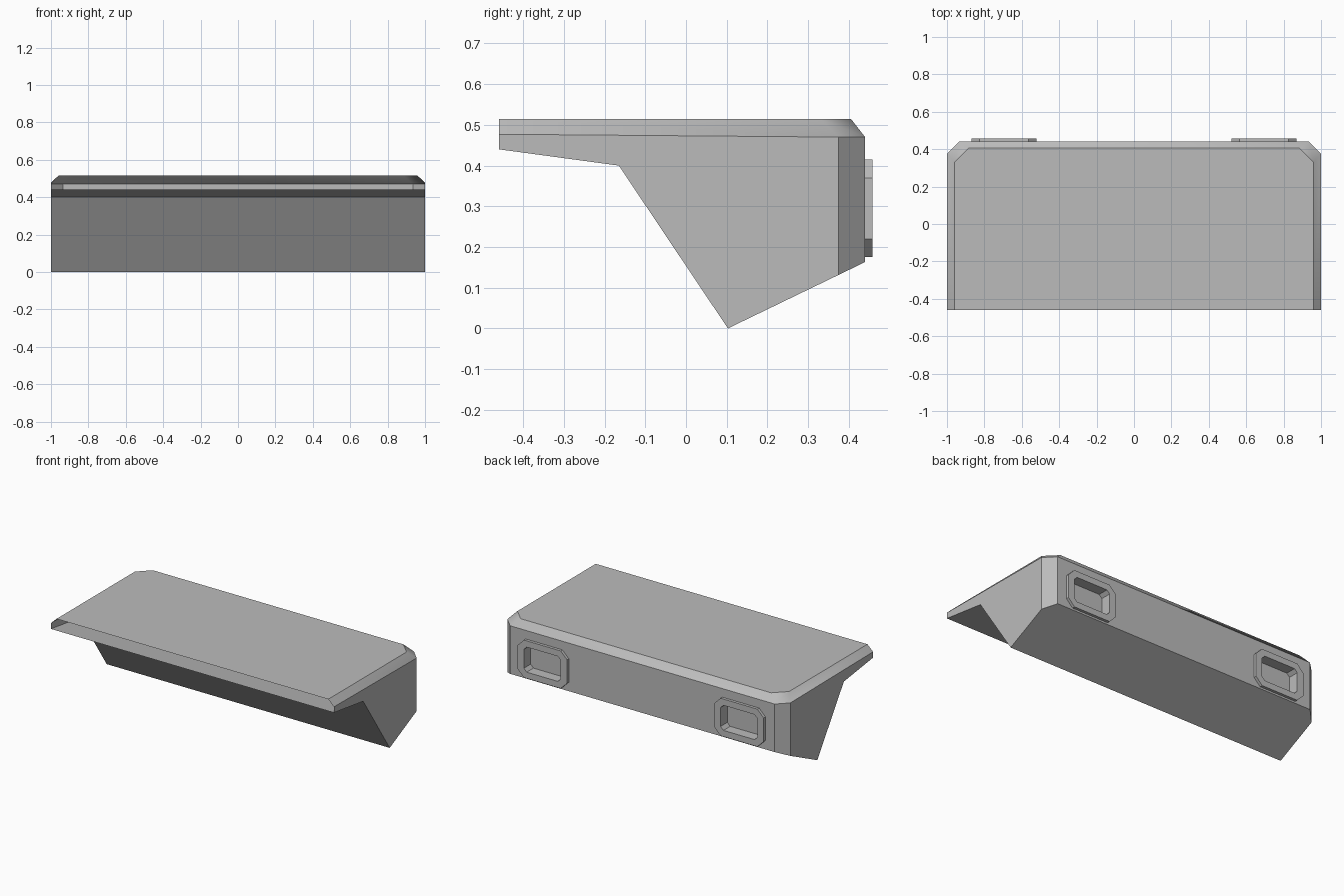
import bpy, bmesh, math

cube = bpy.data.objects.get("Cube")
if cube:
    bpy.data.objects.remove(cube, do_unlink=True)

grey = bpy.data.materials.new("plain_grey")
grey.use_nodes = True
COLOUR = (0.5, 0.5, 0.5, 1)
grey.diffuse_color = COLOUR
grey.node_tree.nodes["Principled BSDF"].inputs["Base Color"].default_value = COLOUR

BACK = 0.44          # y of the rear wall
POCKET_Z = 0.295     # centre height of the rear pockets
POCKET_X = 0.695


def finish(bm, name):
    mesh = bpy.data.meshes.new(name)
    bm.to_mesh(mesh)
    bm.free()
    mesh.materials.append(grey)
    obj = bpy.data.objects.new(name, mesh)
    bpy.context.collection.objects.link(obj)
    bpy.ops.object.select_all(action='DESELECT')
    obj.select_set(True)
    bpy.context.view_layer.objects.active = obj
    bpy.ops.object.shade_smooth_by_angle(angle=math.radians(35))
    return obj


def octagon(bm, cx, half_w, half_h, cut, y):
    """Rectangle with clipped corners in the xz plane."""
    quarter = [(half_w, half_h - cut), (half_w - cut, half_h)]
    pts = quarter + [(-x, z) for x, z in reversed(quarter)]
    pts += [(-x, -z) for x, z in pts]
    return [bm.verts.new((cx + x, y, POCKET_Z + z)) for x, z in pts]


def pocket_opening(bm, cx, y):
    return octagon(bm, cx, 0.13, 0.08, 0.02, y)


# Hollow body, open at the front; each point exists on both sides
POINTS = {
    "top_front": (0.96, -0.46, 0.515), "top_side": (0.96, 0.33, 0.515),
    "top_back": (0.885, 0.405, 0.515),
    "rim_front": (1, -0.46, 0.477), "rim_side": (1, 0.375, 0.47),
    "rim_back": (0.935, BACK, 0.47),
    "lip": (1, -0.46, 0.44), "knee": (1, -0.165, 0.40), "keel": (1, 0.103, 0),
    "low_side": (1, 0.375, 0.1315), "low_back": (0.935, BACK, 0.163),
}
SIDE_FACES = [
    "top_front top_side rim_side rim_front",
    "top_side top_back rim_back rim_side",
    "rim_front rim_side low_side keel knee lip",
    "rim_side rim_back low_back low_side",
]
SPAN_FACES = [
    "top_front top_side top_back", "top_back rim_back",
    "lip knee", "knee keel", "keel low_side low_back",
]
bm = bmesh.new()
left = {n: bm.verts.new(p) for n, p in POINTS.items()}
right = {n: bm.verts.new((-p[0], p[1], p[2])) for n, p in POINTS.items()}
for names in SIDE_FACES:
    for side in (left, right):
        bm.faces.new([side[n] for n in names.split()])
for names in SPAN_FACES:
    names = names.split()
    bm.faces.new([left[n] for n in names] + [right[n] for n in reversed(names)])

# Rear wall with two openings
loops = [[left["rim_back"], right["rim_back"], right["low_back"], left["low_back"]]]
loops += [pocket_opening(bm, s * POCKET_X, BACK) for s in (-1, 1)]
edges = []
for loop in loops:
    for a, b in zip(loop, loop[1:] + loop[:1]):
        edges.append(bm.edges.get((a, b)) or bm.edges.new((a, b)))
bmesh.ops.triangle_fill(bm, edges=edges, use_beauty=True, normal=(0, 1, 0))
bmesh.ops.recalc_face_normals(bm, faces=bm.faces[:])
finish(bm, "body_shell")

# Raised frames around recessed pockets
for name, s in (("left_rear_pocket", 1), ("right_rear_pocket", -1)):
    bm = bmesh.new()
    cx = s * POCKET_X
    rings = [octagon(bm, cx, 0.175, 0.12, 0.045, y) for y in (BACK, 0.458)]
    rings += [pocket_opening(bm, cx, y) for y in (0.458, 0.39)]
    for a, b in zip(rings, rings[1:]):
        for i in range(8):
            j = (i + 1) % 8
            bm.faces.new((a[i], b[i], b[j], a[j]))
    bm.faces.new(rings[-1][::-1])
    finish(bm, name)
